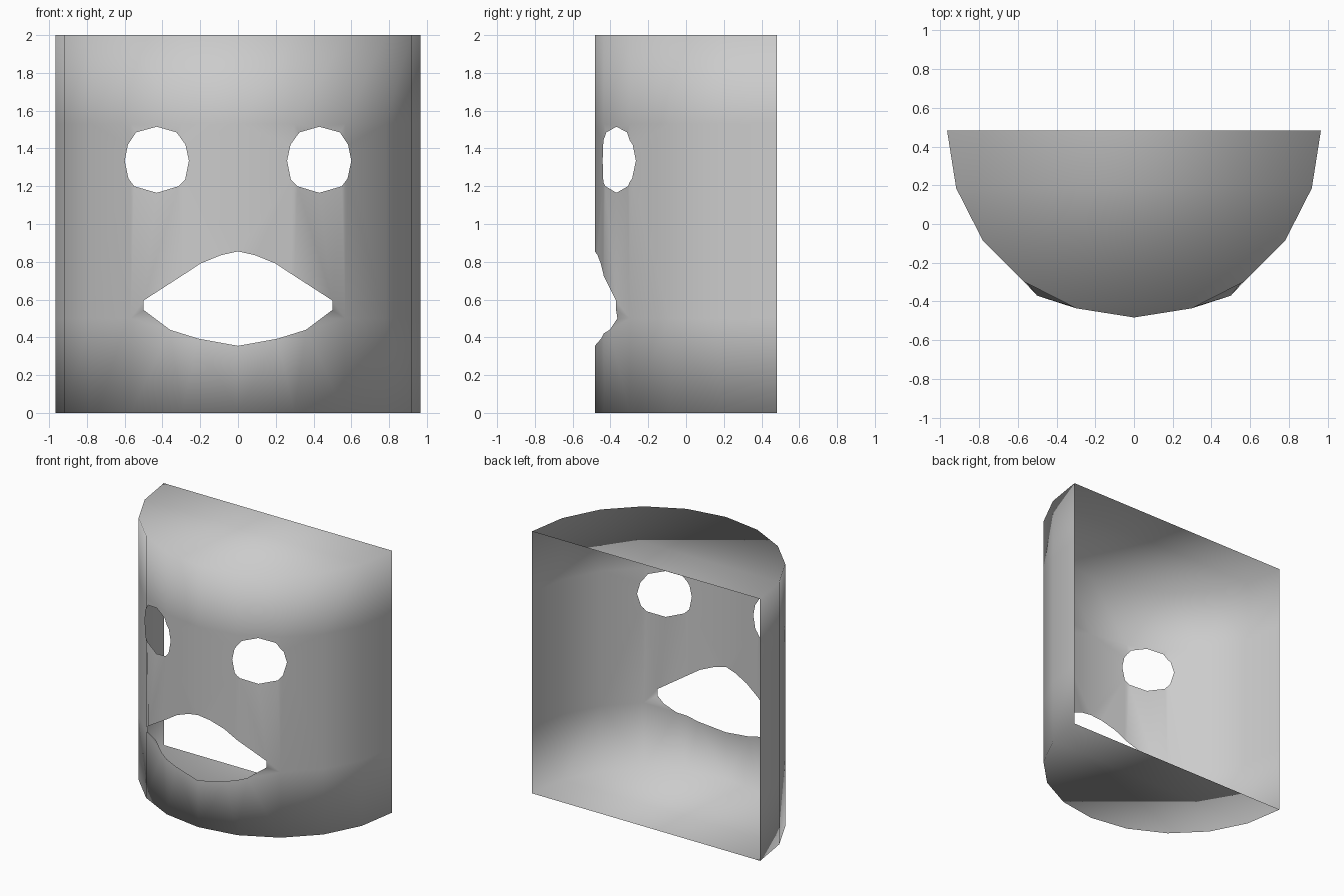
import bpy, bmesh, math
from mathutils import Vector
from mathutils.geometry import delaunay_2d_cdt

if "Cube" in bpy.data.objects:
    bpy.data.objects.remove(bpy.data.objects["Cube"])

R, YB, H = 0.965, 0.4825, 2.0
# half of a 20-sided cylinder, seen from above
arc = [(-R * math.cos(math.radians(18 * i)), YB - R * math.sin(math.radians(18 * i)))
       for i in range(11)]


def wall_y(x):
    for (x0, y0), (x1, y1) in zip(arc, arc[1:]):
        if x <= x1 + 1e-5:
            return y0 + (y1 - y0) * (x - x0) / (x1 - x0)
    return YB


def inside(p, loop):
    hit = False
    for a, b in zip(loop, loop[1:] + loop[:1]):
        if (a[1] > p.y) != (b[1] > p.y):
            if p.x < a[0] + (p.y - a[1]) * (b[0] - a[0]) / (b[1] - a[1]):
                hit = not hit
    return hit


# eye and mouth outlines as (x, z)
eye = [(.43, 1.515), (.325, 1.485), (.278, 1.42), (.26, 1.335), (.28, 1.235), (.315, 1.2),
       (.43, 1.165), (.55, 1.2), (.58, 1.24), (.6, 1.335), (.583, 1.42), (.54, 1.485)]
half = [(.09, .835), (.2, .79), (.28, .737), (.5, .595), (.5, .545), (.36, .44), (.21, .393)]
mouth = [(0, .855)] + half + [(0, .355)] + [(-x, z) for x, z in reversed(half)]
holes = [eye, [(-x, z) for x, z in eye], mouth]

# flat layout of the wall: columns, rows and hole outlines
pts, edges = [], []


def line(a, b):
    n = len(pts)
    pts.extend([Vector(a), Vector(b)])
    edges.append((n, n + 1))


for x, _ in arc:
    line((x, 0), (x, H))
for z in (0, .5, 1.53, H):
    line((arc[0][0], z), (arc[-1][0], z))
for loop in holes:
    for a, b in zip(loop, loop[1:] + loop[:1]):
        line(a, b)
verts, _, tris, *_ = delaunay_2d_cdt(pts, edges, [], 0, 1e-5)

# wrap the wall round the arc, pushing the mouth corners out a little
bm = bmesh.new()
bv = []
for v in verts:
    y = wall_y(v.x)
    if abs(abs(v.x) - .5) < .002 and .53 < v.y < .61:
        y = -.37
    bv.append(bm.verts.new((v.x, y, v.y)))
for t in tris:
    c = sum((verts[i] for i in t), Vector((0, 0))) / len(t)
    if not any(inside(c, h) for h in holes):
        bm.faces.new([bv[i] for i in t])
bmesh.ops.delete(bm, geom=[v for v in bm.verts if not v.link_faces], context='VERTS')

# flat top and bottom, open back
for z in (0, H):
    rim = sorted((v for v in bm.verts if abs(v.co.z - z) < 1e-4), key=lambda v: v.co.x)
    bm.faces.new(rim if z else rim[::-1])
bmesh.ops.recalc_face_normals(bm, faces=bm.faces)
bm.faces.ensure_lookup_table()
bm.normal_update()
if max(bm.faces, key=lambda f: f.calc_center_median().z).normal.z < 0:
    bmesh.ops.reverse_faces(bm, faces=bm.faces)
for f in bm.faces:
    f.smooth = True

me = bpy.data.meshes.new("face_mask")
bm.to_mesh(me)
bm.free()
bpy.context.collection.objects.link(bpy.data.objects.new("face_mask", me))
